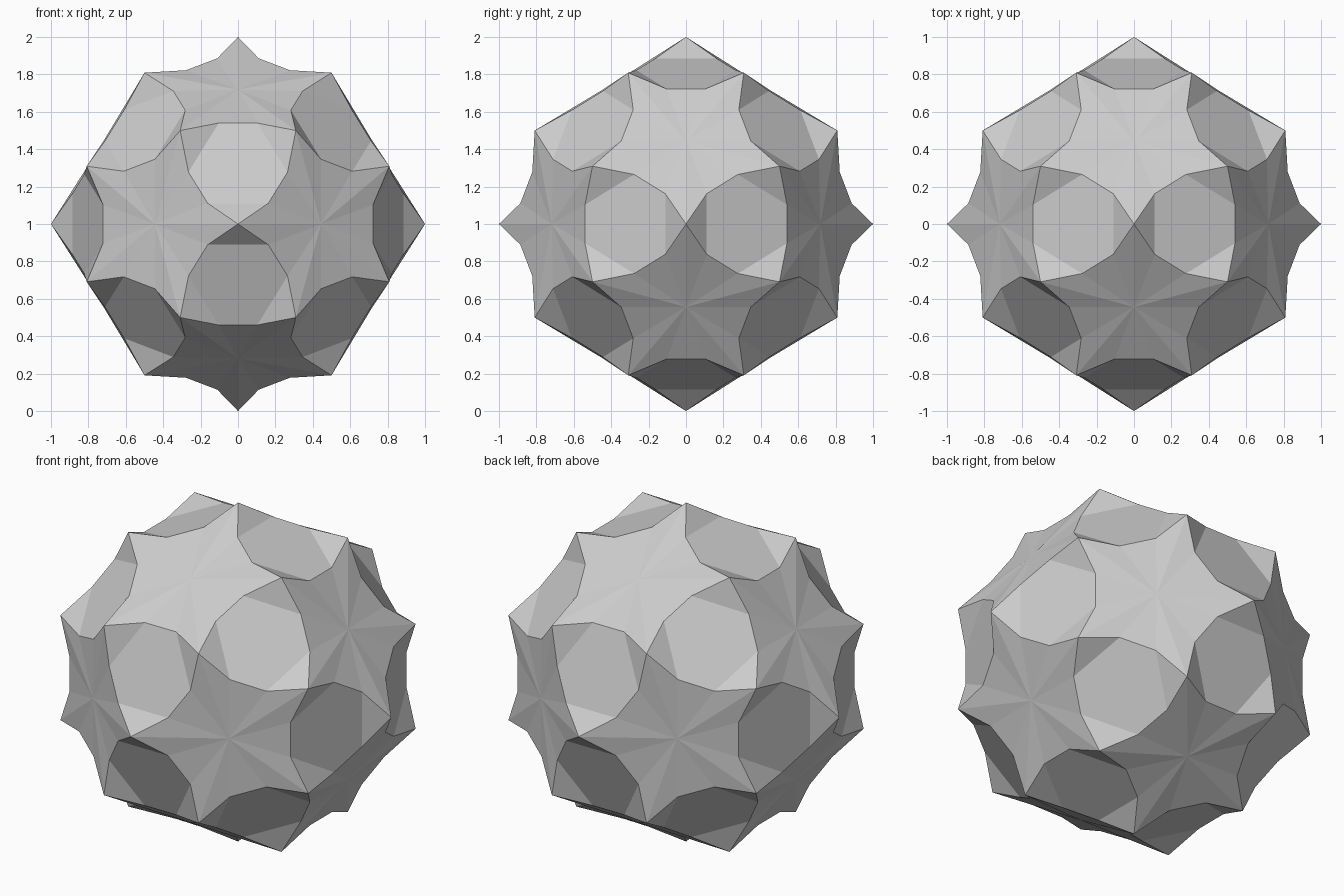
import bpy, bmesh
from itertools import product
from mathutils import Vector

if "Cube" in bpy.data.objects:
    bpy.data.objects.remove(bpy.data.objects["Cube"])

PHI = (1 + 5 ** 0.5) / 2
INSET, DROP = 0.095, 0.012   # notch size inward on a star and below its plane
UP = Vector((0, 0, 1))


def cyclic(x, y, z):
    return [(x, y, z), (z, x, y), (y, z, x)]


# Base solid: 12 pentagons and 20 triangles on the unit sphere
points = set()
for s, t, u in product((1, -1), repeat=3):
    points.update(cyclic(float(s), 0.0, 0.0))
    points.update(cyclic(s * 0.5, t * 0.5 / PHI, u * PHI / 2))
base = bmesh.new()
for p in sorted(points):
    base.verts.new(p)
bmesh.ops.convex_hull(base, input=base.verts[:])
bmesh.ops.dissolve_limit(base, angle_limit=0.05, verts=base.verts[:], edges=base.edges[:])
bmesh.ops.recalc_face_normals(base, faces=base.faces[:])
base.normal_update()

# Final ball shares the base corners
bm = bmesh.new()
corner = {v: bm.verts.new(v.co + UP) for v in base.verts}
notch = {}   # (a, b) -> notch vertex near a on edge a-b

# Star faces: each pentagon edge is notched by two points
for f in [f for f in base.faces if len(f.verts) == 5]:
    ring, n = f.verts[:], f.normal
    centre = sum((v.co for v in ring), Vector()) / 5
    outline = []
    for a, b in zip(ring, ring[1:] + ring[:1]):
        inward = (centre - (a.co + b.co) / 2).normalized()
        for p, q in ((a, b), (b, a)):
            notch[p, q] = bm.verts.new(p.co.lerp(q.co, 1 / 3) + inward * INSET - n * DROP + UP)
        outline += [corner[a], notch[a, b], notch[b, a]]
    hub = bm.verts.new(centre - n * DROP / 2 + UP)
    for a, b in zip(outline, outline[1:] + outline[:1]):
        bm.faces.new((hub, a, b))

# Sunken dimples: a hexagon floor with three sloping corner triangles
for f in [f for f in base.faces if len(f.verts) == 3]:
    a, b, c = f.verts
    bm.faces.new([notch[k] for k in ((a, b), (b, a), (b, c), (c, b), (c, a), (a, c))])
    for p, q, r in ((a, b, c), (b, c, a), (c, a, b)):
        bm.faces.new((corner[p], notch[p, q], notch[p, r]))

bmesh.ops.recalc_face_normals(bm, faces=bm.faces[:])
mesh = bpy.data.meshes.new("star_ball")
bm.to_mesh(mesh)
bm.free()
base.free()
bpy.context.collection.objects.link(bpy.data.objects.new("star_ball", mesh))
